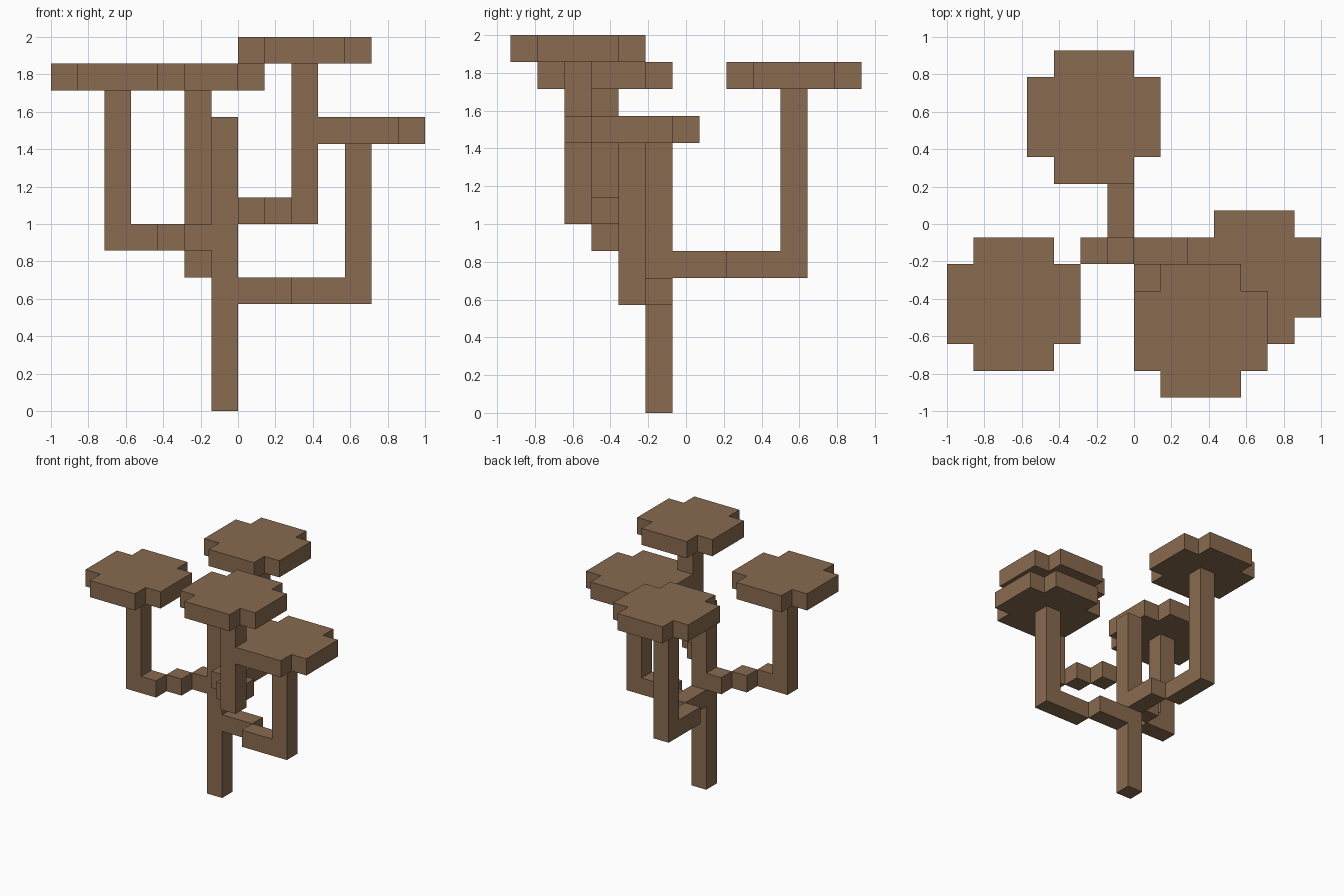
import bpy
import bmesh
from itertools import product
from mathutils import Vector

UNIT = 1 / 7                       # edge length of one block
ORIGIN = Vector((0, -6.5, 0))      # centres the odd depth on y = 0

default = bpy.data.objects.get("Cube")
if default:
    bpy.data.objects.remove(default, do_unlink=True)

bark = bpy.data.materials.new("bark_brown")
bark.use_nodes = True
brown = (0.25, 0.145, 0.08, 1)
bark.diffuse_color = brown
shader = next(n for n in bark.node_tree.nodes if n.type == 'BSDF_PRINCIPLED')
shader.inputs["Base Color"].default_value = brown
shader.inputs["Roughness"].default_value = 0.9


def box(start, size=(1, 1, 1)):
    """Set of block cells filling a box."""
    return set(product(*(range(a, a + n) for a, n in zip(start, size))))


def canopy(x, y, z):
    """Five-by-five slab without its corners, centred on a cell."""
    return box((x - 2, y - 1, z), (5, 3, 1)) | box((x - 1, y - 2, z), (3, 5, 1))


def post(x, y, bottom, top):
    return box((x, y, bottom), (1, 1, top - bottom))


# Trunk, then four stepped branches that each carry a canopy
parts = {
    "trunk": post(-1, 5, 0, 11),
    "back_branch": box((-1, 6, 5), (1, 2, 1)) | box((-2, 8, 5), (1, 3, 1))
    | post(-2, 10, 5, 12),
    "right_branch": box((-2, 5, 6)) | box((-3, 4, 6))
    | box((-5, 3, 6), (2, 1, 1)) | post(-5, 3, 6, 12),
    "front_branch": box((0, 4, 7)) | box((1, 3, 7)) | post(2, 2, 7, 13),
    "left_branch": box((0, 5, 4), (2, 1, 1)) | box((2, 4, 4), (3, 1, 1))
    | post(4, 4, 4, 10),
    "back_canopy": canopy(-2, 10, 12),
    "right_canopy": canopy(-5, 3, 12),
    "front_canopy": canopy(2, 2, 13),
    "left_canopy": canopy(4, 4, 10),
}
filled = set().union(*parts.values())


def build(name, cells):
    """Make a part from the exposed sides of its cells."""
    bm = bmesh.new()
    for cell in sorted(cells):
        for axis, side in product(range(3), (0, 1)):
            neighbour = list(cell)
            neighbour[axis] += 2 * side - 1
            if tuple(neighbour) in filled:
                continue
            u, v = (axis + 1) % 3, (axis + 2) % 3
            corners = []
            for du, dv in ((0, 0), (1, 0), (1, 1), (0, 1)):
                p = Vector(cell)
                p[axis] += side
                p[u] += du
                p[v] += dv
                corners.append(bm.verts.new((p + ORIGIN) * UNIT))
            bm.faces.new(corners if side else corners[::-1])
    # Weld the blocks and merge flat neighbours into clean faces
    bmesh.ops.remove_doubles(bm, verts=bm.verts, dist=0.001)
    bmesh.ops.dissolve_limit(bm, angle_limit=0.01, verts=bm.verts, edges=bm.edges)
    mesh = bpy.data.meshes.new(name)
    bm.to_mesh(mesh)
    bm.free()
    mesh.materials.append(bark)
    bpy.context.collection.objects.link(bpy.data.objects.new(name, mesh))


for part_name, part_cells in parts.items():
    build(part_name, part_cells)
